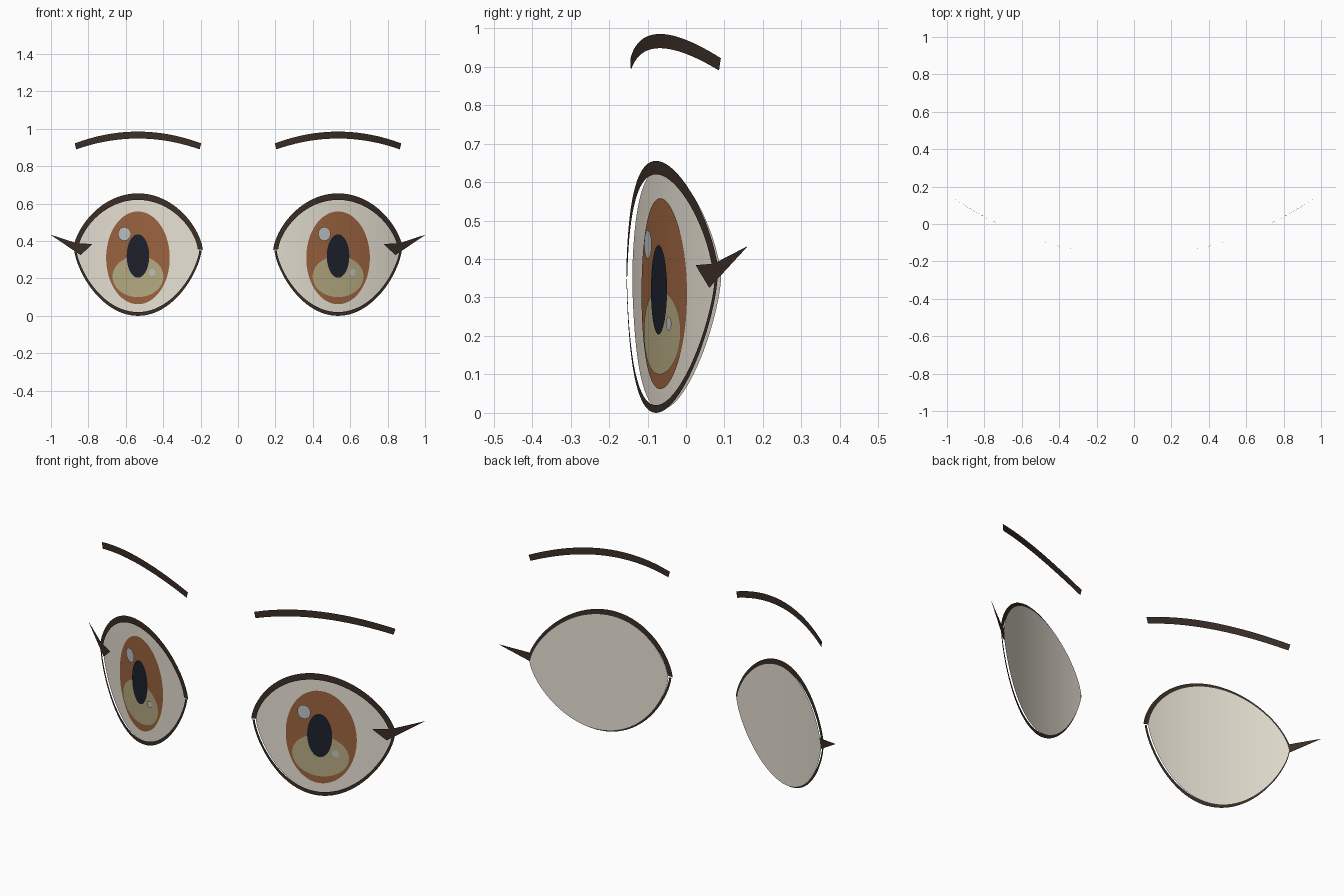
import bpy
from math import sin, cos, pi

if "Cube" in bpy.data.objects:
    bpy.data.objects.remove(bpy.data.objects["Cube"])

CX = 0.535  # centre of each eye


def material(name, rgb):
    m = bpy.data.materials.new(name)
    m.diffuse_color = (*rgb, 1)
    m.use_nodes = True
    m.node_tree.nodes["Principled BSDF"].inputs["Base Color"].default_value = m.diffuse_color
    return m


WHITE = material("eye_white", (0.80, 0.75, 0.65))
BROWN = material("iris_brown", (0.33, 0.125, 0.05))
GOLD = material("iris_gold", (0.46, 0.40, 0.22))
BLACK = material("pupil_black", (0.012, 0.015, 0.025))
SHINE = material("shine", (0.50, 0.52, 0.53))
DARK = material("lash_brown", (0.045, 0.027, 0.02))


def face_y(x):
    """Depth of the curved face surface that every part lies on."""
    x = abs(x)
    return -0.14 + 0.229 * (x - 0.2) + 0.359 * (x - 0.2) * (x - 0.54)


def sheet(name, upper, lower, lift, mat, mirror=True):
    """Thin sheet between two (x, z) edges, lifted in front of the face."""
    n = len(upper)
    verts = [(x, face_y(x) - lift, z) for x, z in lower + upper]
    faces = [(i, i + 1, n + i + 1, n + i) for i in range(n - 1)]
    me = bpy.data.meshes.new(name)
    me.from_pydata(verts, [], faces)
    me.validate()
    me.materials.append(mat)
    me.shade_smooth()
    ob = bpy.data.objects.new(name, me)
    bpy.context.collection.objects.link(ob)
    if mirror:
        ob.modifiers.new("mirror", 'MIRROR').use_clip = False
    return ob


def arc(cx, cz, rx, rz, power=1.0, n=48, eps=0.02):
    """Half-oval edge from left to right; negative rz bends downward."""
    ts = [eps + (pi - 2 * eps) * i / n for i in range(n + 1)]
    return [(cx - rx * cos(t), cz + rz * sin(t) ** power) for t in ts]


def oval(name, cx, cz, rx, rz, lift, mat, mirror=True):
    return sheet(name, arc(cx, cz, rx, rz), arc(cx, cz, rx, -rz), lift, mat, mirror)


# Eyeball whites
sheet("eye_white", arc(CX, 0.35, 0.332, 0.285, 1.3),
      arc(CX, 0.35, 0.332, -0.341, 1.4), 0.0, WHITE)

# Iris, lower glow and pupil
oval("iris", CX, 0.31, 0.170, 0.248, 0.003, BROWN)
oval("iris_glow", CX, 0.21, 0.136, 0.110, 0.005, GOLD)
oval("pupil", CX, 0.32, 0.060, 0.116, 0.0075, BLACK)

# Highlights sit on the same side in both eyes, so they are not mirrored
for side, s in (("left", -1), ("right", 1)):
    oval("large_highlight_" + side, s * CX - 0.073, 0.438, 0.033, 0.037, 0.012, SHINE, False)
    oval("small_highlight_" + side, s * CX + 0.077, 0.232, 0.017, 0.018, 0.010, SHINE, False)

# Upper and lower lash lines
sheet("upper_lash", arc(CX, 0.35, 0.347, 0.305, 1.3),
      arc(CX, 0.355, 0.320, 0.265, 1.3), 0.014, DARK)
sheet("lower_lash", arc(CX, 0.35, 0.328, -0.330, 1.4),
      arc(CX, 0.35, 0.340, -0.350, 1.4), 0.014, DARK)

# Outer lash wing
sheet("lash_wing", [(0.778, 0.384), (0.862, 0.388), (1.0, 0.433)],
      [(0.790, 0.372), (0.842, 0.325), (0.999, 0.431)], 0.016, DARK)


# Eyebrows
def brow(x0, x1, z_end, z_mid, n=32):
    us = [-1 + 2 * i / n for i in range(n + 1)]
    return [(CX + (x1 - x0) / 2 * u, z_mid - (z_mid - z_end) * u * u) for u in us]


sheet("eyebrow", brow(0.197, 0.873, 0.922, 0.985),
      brow(0.205, 0.865, 0.890, 0.948), 0.004, DARK)
